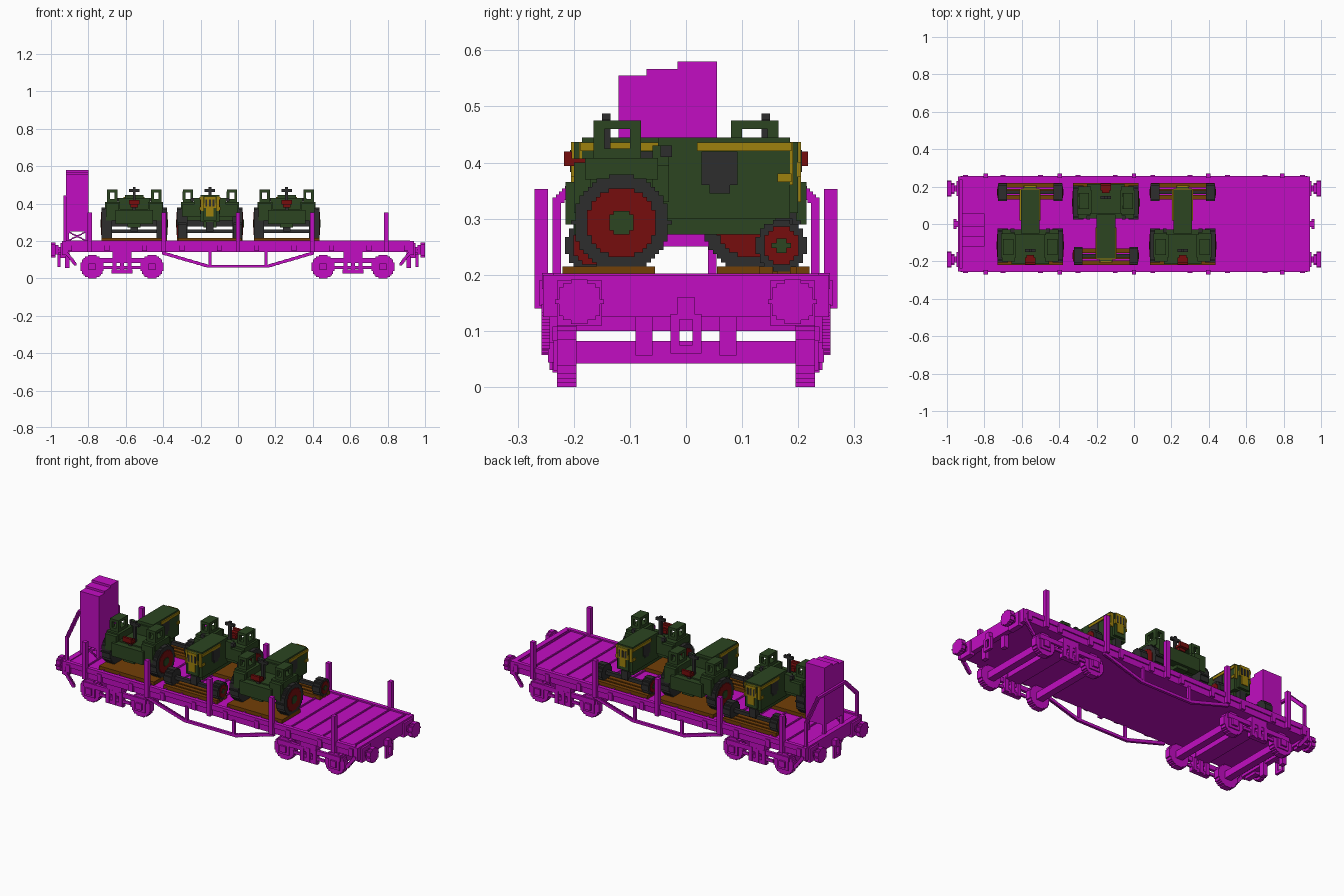
import bpy, bmesh, math
from mathutils import Vector

if "Cube" in bpy.data.objects:
    bpy.data.objects.remove(bpy.data.objects["Cube"], do_unlink=True)

BLOCK = .0076  # size of one building block


def material(name, *rgb):
    mat = bpy.data.materials.new(name)
    mat.use_nodes = True
    mat.diffuse_color = (*rgb, 1)
    mat.node_tree.nodes["Principled BSDF"].inputs["Base Color"].default_value = (*rgb, 1)
    return mat


magenta = material("wagon magenta", .54, .004, .54)
green = material("tractor green", .025, .06, .015)
dark = material("rubber grey", .027, .027, .027)
red = material("rim red", .18, .004, .004)
yellow = material("trim yellow", .34, .22, .004)
brown = material("timber brown", .17, .05, .002)


def near(centre, half):
    return (centre - half, centre + half)


def box(x, y, z):
    """Each extent is a (low, high) pair, or one number for a centred half width."""
    extents = [e if isinstance(e, tuple) else (-e, e) for e in (x, y, z)]
    low, high = (Vector(corner) for corner in zip(*extents))
    return [(low, high)]


def shifted(boxes, x):
    offset = Vector.Fill(3, 0) + Vector.Fill(3, x) * Vector.Fill(3, 0)
    offset = Vector((x, 0, 0))
    return [(low + offset, high + offset) for low, high in boxes]


def mirrored(boxes, axes):
    """Boxes plus their reflections along the named axes."""
    result = list(boxes)
    for axis in axes:
        for low, high in list(result):
            new_low, new_high = low.copy(), high.copy()
            setattr(new_low, axis, -getattr(high, axis))
            setattr(new_high, axis, -getattr(low, axis))
            result.append((new_low, new_high))
    return result


def part(name, mat, boxes, mirror="", places=((0, 0),)):
    """Join boxes into one mesh and place it at every (x, turn)."""
    bm = bmesh.new()
    for low, high in mirrored(boxes, mirror):
        cube = bmesh.ops.create_cube(bm, size=1)["verts"]
        bmesh.ops.scale(bm, vec=high - low, verts=cube)
        bmesh.ops.translate(bm, vec=(low + high) / 2, verts=cube)
    mesh = bpy.data.meshes.new(name)
    bm.to_mesh(mesh)
    bm.free()
    mesh.materials.append(mat)
    for x, turn in places:
        ob = bpy.data.objects.new(name, mesh)
        ob.location.x = x
        ob.rotation_euler.z = turn
        bpy.context.collection.objects.link(ob)


def disc(height, radius, x=None, y=None, centre=0):
    """Blocky disc built of rows; its thickness runs along the axis given."""
    rows = max(2, round(2 * radius / BLOCK))
    half = radius / rows
    boxes = []
    for row in range(rows):
        rise = (2 * row + 1) * half - radius
        steps = round(math.sqrt(radius ** 2 - rise ** 2) / half / 2)
        across = near(centre, max(1, steps) * half * 2)
        boxes += box(x=x or across, y=y or across, z=near(height + rise, half))
    return boxes


def beam(start, end, thick):
    """Stepped bar between two points."""
    start, end = Vector(start), Vector(end)
    steps = max(1, round((end - start).length / BLOCK))
    spots = [start.lerp(end, i / steps) for i in range(steps + 1)]
    return [(p - Vector.Fill(3, thick), p + Vector.Fill(3, thick)) for p in spots]


# Wagon deck
part("deck", magenta, box(x=.92, y=.25, z=(.14, .195)))
part("end_beams", magenta, box(x=(.91, .94), y=.255, z=(.125, .2)), mirror="x")
part("side_rails", magenta, box(x=.92, y=(.235, .257), z=(.175, .203)), mirror="y")
ridges, pockets, stakes = [], [], []
for i in range(-8, 10):
    ridges += box(x=near(i / 10, BLOCK / 2), y=.25, z=(.19, .202))
for i in range(-9, 10, 2):
    pockets += box(x=near(i / 10, .013), y=(.24, .262), z=(.145, .19))
for i in range(-2, 3):
    stakes += box(x=near(i * .396, .012), y=(.246, .27), z=(.14, .353))
part("deck_ridges", magenta, ridges)
part("side_pockets", magenta, pockets, mirror="y")
part("side_stakes", magenta, stakes, mirror="y")

# Truss under the middle
truss = beam((.4, .25, .135), (.16, .25, .065), BLOCK)
truss += box(x=(0, .16), y=near(.25, BLOCK), z=near(.065, BLOCK))
truss += box(x=near(.15, BLOCK), y=near(.25, BLOCK), z=(.06, .15))
part("truss_rods", magenta, truss, mirror="xy")

# Buffers, couplings and end steps
buffers = disc(height=.152, radius=.04, x=(.975, 1), centre=.19)
buffers += disc(height=.152, radius=.025, x=(.96, .98), centre=.19)
buffers += box(x=(.93, .97), y=near(.19, .015), z=near(.152, .015))
buffers += box(x=(.92, .95), y=near(.19, .04), z=near(.15, .04))
part("buffers", magenta, buffers, mirror="xy")
links = box(x=(.93, .965), y=.015, z=(.12, .16))
links += box(x=(.95, .965), y=(.012, .028), z=(.06, .13))
links += box(x=(.95, .965), y=.028, z=(.06, .075))
part("coupling_links", magenta, links, mirror="xy")
hangers = box(x=(.9, .925), y=(.06, .09), z=(.056, .15))
hangers += beam((.87, .25, .075), (.92, .25, .14), BLOCK)
part("end_hangers", magenta, hangers, mirror="xy")

# Bogies
bogies = ((-.62, 0), (.615, 0))
wheel = disc(height=.062, radius=.062, y=(.195, .23))
wheel += box(x=.034, y=(.22, .236), z=near(.062, .033))
wheel += box(x=.018, y=(.23, .246), z=near(.062, .018))
wheel += box(x=.02, y=(0, .2), z=near(.062, .02))
part("wheel_sets", magenta, shifted(wheel, -.16) + shifted(wheel, .16), "y", bogies)
frame = box(x=.2, y=(.222, .238), z=(.082, .108))
frame += box(x=.05, y=(.2, .242), z=(.1, .14))
frame += box(x=.055, y=(.215, .238), z=(.026, .048))
frame += box(x=.1, y=(.225, .236), z=(.05, .066))
for x in (-.04, 0, .04):
    frame += box(x=near(x, .011), y=(.21, .243), z=(.03, .11))
part("bogie_frames", magenta, frame, "y", bogies)
part("bogie_bolsters", magenta, box(x=.045, y=.22, z=(.1, .145)), places=bogies)

# Brake cabin with stepped roof, legs, braces and end rail
cabin_length = (-.92, -.8)
cabin = box(x=cabin_length, y=(-.12, .05), z=(.25, .555))
cabin += box(x=cabin_length, y=(-.07, .052), z=(.25, .567))
cabin += box(x=cabin_length, y=(-.015, .055), z=(.25, .58))
part("brake_cabin", magenta, cabin)
legs = []
for x in (-.912, -.808):
    for y in (-.112, .047):
        legs += box(x=near(x, BLOCK), y=near(y, BLOCK), z=(.19, .26))
legs += beam((-.91, -.115, .2), (-.81, -.115, .25), BLOCK / 2)
legs += beam((-.91, -.115, .25), (-.81, -.115, .2), BLOCK / 2)
part("cabin_legs", magenta, legs)
foot, bend, top, middle = [(-.925, y, z) for y, z in ((.23, .2), (.23, .33), (.12, .435), (0, .435))]
rail = beam(foot, bend, BLOCK) + beam(bend, top, BLOCK) + beam(top, middle, BLOCK)
part("end_rail", magenta, rail, mirror="y")

# Three tractors, the middle one turned round
tractors = ((-.555, 0), (-.15, math.pi), (.26, 0))


def tractor_part(name, mat, boxes, mirror="x"):
    part(name, mat, boxes, mirror, tractors)


# Timber under the wheels
timber = box(x=.175, y=(-.22, -.055), z=(.19, .215))
for y in (.142, .175, .208):
    timber += box(x=.17, y=near(y, .012), z=(.19, .215))
tractor_part("timber_boards", brown, timber, mirror="")

# Wheels with stepped tyres, rims and hubs
rear = dict(height=.293, centre=-.115)
front = dict(height=.252, centre=.17)
tyres = disc(radius=.086, x=(.12, .175), **rear) + disc(radius=.046, x=(.125, .172), **front)
tractor_part("tyres", dark, tyres)
rims = disc(radius=.061, x=(.165, .178), **rear) + disc(radius=.034, x=(.165, .175), **front)
tractor_part("wheel_rims", red, rims)
hubs = disc(radius=.021, x=(.17, .181), **rear) + disc(radius=.013, x=(.17, .178), **front)
tractor_part("wheel_hubs", green, hubs)

# Axles, chassis and hood
axles = box(x=.13, y=near(.17, .01), z=near(.252, .01))
axles += box(x=.02, y=near(.17, .02), z=(.25, .3))
axles += box(x=.13, y=near(-.115, .015), z=near(.293, .015))
tractor_part("axles", dark, axles, mirror="")
body = box(x=.05, y=(-.05, .185), z=(.3, .445))
body += box(x=.035, y=(.18, .2), z=(.31, .437))
body += box(x=.035, y=(-.2, .16), z=(.272, .32))
body += box(x=.12, y=(-.18, -.045), z=(.31, .372))
body += box(x=.1, y=(-.215, -.17), z=(.29, .365))
body += box(x=.085, y=(-.06, -.03), z=(.33, .43))
tractor_part("tractor_body", green, body, mirror="")

# Fenders and the open frames on top
fenders = box(x=(.075, .155), y=(-.18, -.05), z=(.37, .408))
fenders += box(x=(.08, .15), y=(-.2, -.17), z=(.31, .4))
fenders += box(x=(.075, .15), y=(-.06, -.03), z=(.33, .395))
fenders += box(x=(.09, .145), y=(-.165, -.08), z=(.4, .425))
tractor_part("fenders", green, fenders)
frames = box(x=(.09, .145), y=(-.165, -.08), z=(.46, .475))
for x in (.097, .138):
    for y in (-.155, -.09):
        frames += box(x=near(x, BLOCK), y=near(y, .01), z=(.42, .465))
tractor_part("fender_frames", green, frames)

# Engine vents, controls and seat
vents = box(x=(.045, .054), y=near(.06, .032), z=(.36, .42))
vents += box(x=(.045, .054), y=near(.06, .018), z=(.345, .365))
tractor_part("engine_vents", dark, vents)
controls = box(x=BLOCK, y=near(-.142, BLOCK), z=(.36, .487))
controls += box(x=.028, y=near(-.142, BLOCK), z=near(.47, BLOCK))
controls += box(x=.1, y=near(-.035, BLOCK / 2), z=near(.42, BLOCK / 2))
controls += box(x=(.085, .105), y=near(-.035, .01), z=near(.42, .01))
tractor_part("steering_controls", dark, controls)
seat = box(x=.028, y=(-.215, -.18), z=(.394, .407))
seat += box(x=.02, y=(-.2, -.165), z=(.38, .4))
seat += box(x=.028, y=(-.217, -.203), z=(.394, .42))
tractor_part("seat", red, seat, mirror="")
tractor_part("seat_post", dark, box(x=.01, y=near(-.182, BLOCK), z=(.35, .385)), mirror="")

# Yellow side stripes and nose grille
stripes = box(x=(.046, .056), y=(.02, .188), z=near(.428, BLOCK))
stripes += box(x=(.046, .056), y=(.163, .188), z=near(.373, BLOCK))
tractor_part("hood_stripes", yellow, stripes)
nose = box(x=.05, y=(.184, .191), z=(.36, .437))
for half_width, low, high in ((.03, .4, .437), (.036, .375, .4), (.02, .33, .375)):
    nose += box(x=half_width, y=(.198, .205), z=(low, high))
tractor_part("nose_trim", yellow, nose, mirror="")
grille = box(x=.005, y=(.2, .207), z=(.383, .422))
tractor_part("nose_grille", dark, grille + shifted(grille, -.02) + shifted(grille, .02), mirror="")
